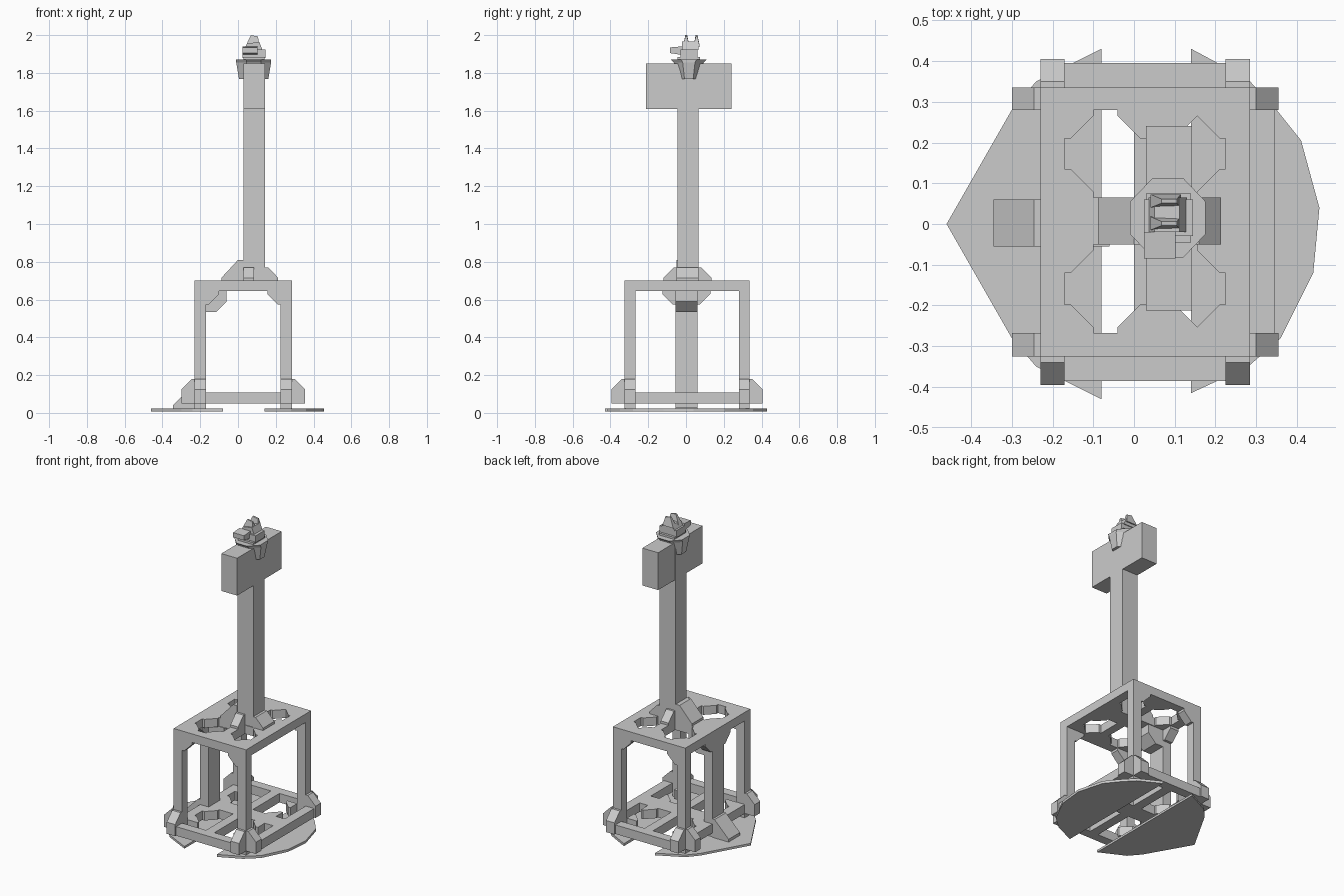
import bpy, bmesh, math
from mathutils import Vector

old = bpy.data.objects.get("Cube")
if old:
    bpy.data.objects.remove(old)

GREY = (0.6, 0.6, 0.6, 1)
mat = bpy.data.materials.new("plain grey")
mat.use_nodes = True
mat.diffuse_color = GREY
mat.node_tree.nodes["Principled BSDF"].inputs["Base Color"].default_value = GREY


def finish(name, bm):
    bmesh.ops.recalc_face_normals(bm, faces=bm.faces)
    mesh = bpy.data.meshes.new(name)
    bm.to_mesh(mesh)
    bm.free()
    mesh.materials.append(mat)
    ob = bpy.data.objects.new(name, mesh)
    bpy.context.collection.objects.link(ob)
    return ob


def prism(name, pts, axis, lo, hi):
    """Extrude a 2D outline along an axis; outline uses the other two axes in order."""
    bm = bmesh.new()

    def place(p, h):
        c = list(p)
        c.insert("xyz".index(axis), h)
        return bm.verts.new(c)
    face = bm.faces.new([place(p, lo) for p in pts])
    ext = bmesh.ops.extrude_face_region(bm, geom=[face])
    step = Vector([hi - lo if a == axis else 0 for a in "xyz"])
    moved = [g for g in ext["geom"] if isinstance(g, bmesh.types.BMVert)]
    bmesh.ops.translate(bm, verts=moved, vec=step)
    return finish(name, bm)


def box(name, x, y, z):
    return prism(name, [(x[0], y[0]), (x[1], y[0]), (x[1], y[1]), (x[0], y[1])], "z", *z)


def loft(name, rings):
    """Skin a stack of equal-sided rings and cap both ends."""
    bm = bmesh.new()
    loops = [[bm.verts.new(p) for p in ring] for ring in rings]
    n = len(loops[0])
    for a, b in zip(loops, loops[1:]):
        for i in range(n):
            bm.faces.new((a[i], a[(i + 1) % n], b[(i + 1) % n], b[i]))
    bm.faces.new(loops[0])
    bm.faces.new(loops[-1])
    return finish(name, bm)


def gusset(name, corner, du, dv, axis, lo, hi, size=0.07, flat=0.015):
    """Corner bracket with clipped tips, filling the angle at a corner."""
    u, v = corner
    shape = [(0, 0), (size, 0), (size, flat), (flat, size), (0, size)]
    prism(name, [(u + du * a, v + dv * b) for a, b in shape], axis, lo, hi)


# Ground plates
prism("right_ground_plate", [(-.46, 0), (-.3, .28), (-.24, .35), (-.08, .43),
      (-.08, -.43), (-.24, -.35), (-.3, -.28)], "z", .008, .022)
prism("left_ground_plate", [(.14, .43), (.28, .355), (.35, .28), (.41, .205), (.455, .04),
      (.44, -.12), (.36, -.28), (.28, -.35), (.14, -.415)], "z", .008, .024)

# Upper frame, lower frame, posts and corner brackets
XS = [(-.23, -.17, -1), (.225, .285, 1)]
YS = [(-.325, -.268, -1), (.28, .335, 1)]
TOP, LOW = (.645, .70), (.05, .108)
for x0, x1, sx in XS:
    box("upper_side_rail", (x0, x1), (-.325, .335), TOP)
    for y0, y1, sy in YS:
        box("corner_post", (x0, x1), (y0, y1), (.02, .645))
        ix, ox = (x1, x0) if sx < 0 else (x0, x1)
        iy, oy = (y1, y0) if sy < 0 else (y0, y1)
        foot = [(0, .05), (.07, .05), (.07, .125), (.015, .18), (0, .18)]
        prism("side_foot_bracket", [(ox + sx * a, z) for a, z in foot], "y", y0, y1)
        prism("end_foot_bracket", [(oy + sy * a, z) for a, z in foot], "x", x0, x1)
        gusset("upper_post_bracket", (ix, .645), -sx, -1, "y", y0, y1)
        gusset("upper_corner_bracket", (ix, iy), -sx, -sy, "z", *TOP)
        gusset("lower_corner_bracket", (ix, iy), -sx, -sy, "z", *LOW)
    # Flat brackets between side rails and cross rails
    ix = x1 if sx < 0 else x0
    for y, s in ((-.05, -1), (.065, 1)):
        for level in (TOP, LOW):
            gusset("cross_bracket", (ix, y), -sx, s, "z", *level)
for y0, y1, sy in YS:
    oy = y0 if sy < 0 else y1
    box("upper_end_rail", (-.17, .225), (y0, y1), TOP)
    box("lower_end_rail", (-.23, .285), sorted((oy, oy + sy * .06)), LOW)
    iy = y1 if sy < 0 else y0
    for x, s in ((.03, -1), (.085, 1)):
        gusset("middle_end_bracket", (x, iy), s, -sy, "z", *TOP)
box("lower_left_rail", (.285, .345), (-.325, .335), LOW)
box("lower_right_rail", (-.23, -.17), (-.325, .335), LOW)

# Cross rails of both levels
box("upper_cross_rail", (-.17, .225), (-.05, .065), TOP)
box("upper_middle_rail", (.03, .085), (-.268, .28), TOP)
box("lower_cross_rail", (-.17, .285), (-.05, .065), LOW)
box("lower_middle_rail", (0, .06), (-.33, .34), LOW)

# Side support post with its foot and top brackets
box("side_support_post", (-.23, -.17), (-.055, .06), (.025, .645))
prism("support_foot", [(-.23, .022), (-.345, .022), (-.345, .04), (-.245, .14), (-.23, .14)],
      "y", -.055, .06)
gusset("support_top_bracket", (-.17, .645), 1, -1, "y", -.055, .06, .11, .055)
for y, s in ((-.055, -1), (.06, 1)):
    gusset("support_side_bracket", (y, .645), s, -1, "x", -.23, -.17)

# Pillar, its brackets and the cross block
box("pillar", (.028, .143), (-.045, .067), (.645, 1.85))
prism("pillar_right_bracket", [(.028, .70), (-.088, .70), (-.088, .715), (0, .81), (.028, .81)],
      "y", -.05, .065)
prism("pillar_left_bracket", [(.143, .70), (.213, .70), (.213, .715), (.16, .77), (.143, .77)],
      "y", -.05, .065)
for y, s in ((-.05, -1), (.065, 1)):
    gusset("pillar_end_bracket", (y, .70), s, 1, "x", .03, .085)
box("cross_block", (.03, .142), (-.212, .24), (1.61, 1.85))


# Collar cup around the pillar top
def ring(rx, ry, z, n=8):
    return [(.083 + rx * math.cos(math.tau * (i + .5) / n),
             .015 + ry * math.sin(math.tau * (i + .5) / n), z) for i in range(n)]


loft("collar_cup", [ring(.084, .06, 1.768), ring(.1, .085, 1.855), ring(.1, .105, 1.872)])

# Small carved head: neck, jaw, snout, skull and two ears
box("head_base", (.03, .14), (-.045, .075), (1.868, 1.885))
box("jaw", (.025, .145), (-.03, .06), (1.88, 1.925))
prism("snout", [(-.085, 1.905), (-.02, 1.895), (-.02, 1.94), (-.085, 1.935)], "x", .025, .102)
prism("skull", [(.035, 1.92), (.13, 1.92), (.112, 1.965), (.05, 1.955)], "y", -.02, .065)
for y in (.0, .055):
    loft("ear", [[(.04, y - .015, 1.94), (.115, y - .015, 1.94),
                  (.115, y + .018, 1.94), (.04, y + .018, 1.94)],
                 [(.068, y - .004, 2.0), (.105, y - .004, 1.993),
                  (.105, y + .006, 1.993), (.068, y + .006, 2.0)]])
